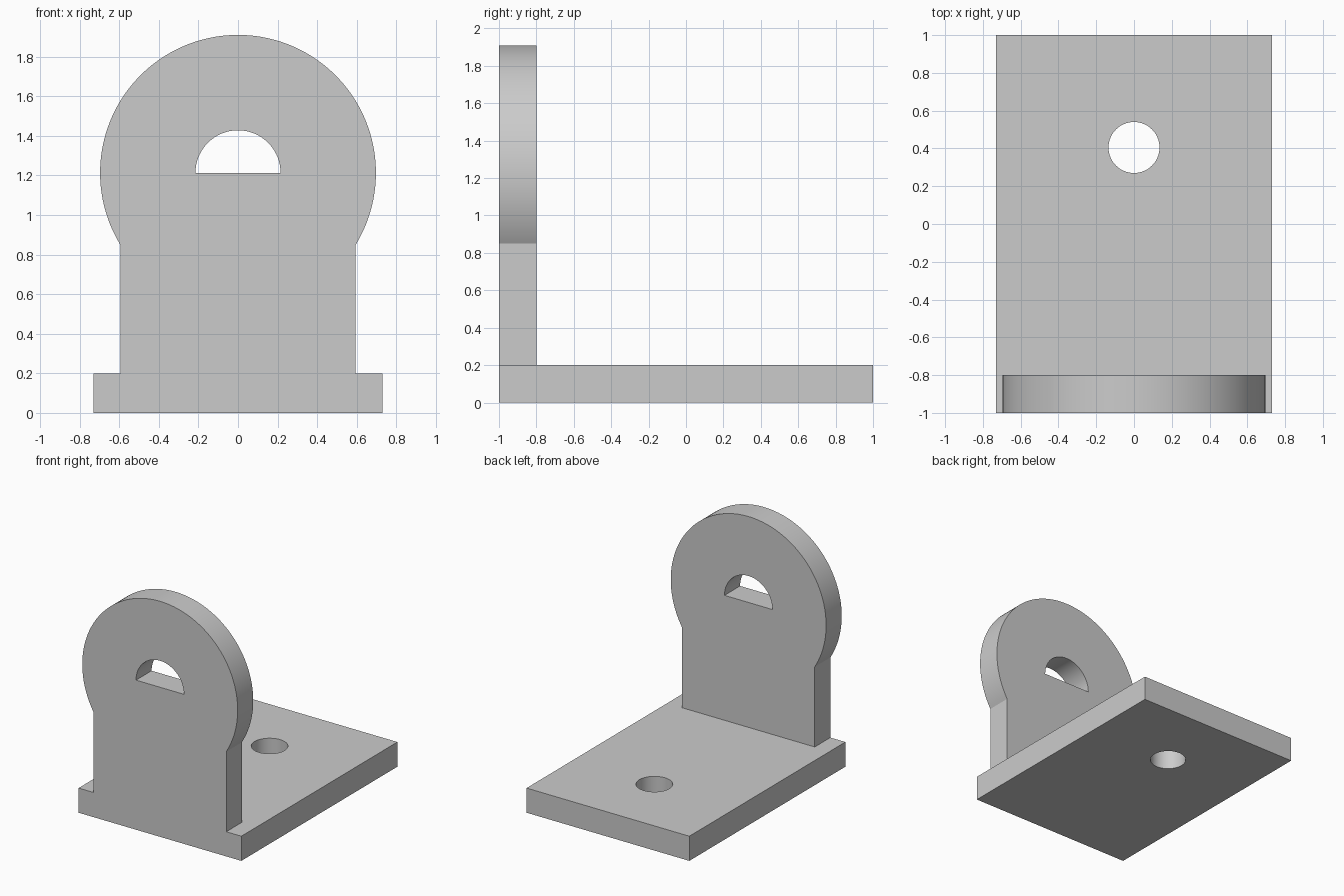
import bpy
import bmesh
from math import sin, cos, pi, asin
from mathutils import Matrix, Vector

old = bpy.data.objects.get("Cube")
if old:
    bpy.data.objects.remove(old, do_unlink=True)

HALF_WIDTH, THICK = 0.73, 0.2
NECK, HEAD_R, HEAD_Z = 0.595, 0.697, 1.213
SLOT_R, HOLE_R, HOLE_Y = 0.215, 0.135, 0.405

grey = bpy.data.materials.new("plain grey")
grey.use_nodes = True
colour = (0.6, 0.6, 0.6, 1)
grey.diffuse_color = colour
grey.node_tree.nodes["Principled BSDF"].inputs["Base Color"].default_value = colour


def arc(radius, centre_z, start, end, steps):
    """Points of an arc in the XZ plane."""
    angles = [start + (end - start) * i / steps for i in range(steps + 1)]
    return [(radius * cos(a), centre_z + radius * sin(a)) for a in angles]


def make_object(name, bm):
    bmesh.ops.recalc_face_normals(bm, faces=bm.faces)
    mesh = bpy.data.meshes.new(name)
    bm.to_mesh(mesh)
    bm.free()
    mesh.materials.append(grey)
    obj = bpy.data.objects.new(name, mesh)
    bpy.context.collection.objects.link(obj)
    return obj


def extrude_profile(name, points, y0, y1):
    """Solid made by pushing an XZ outline along Y."""
    bm = bmesh.new()
    face = bm.faces.new([bm.verts.new((x, y0, z)) for x, z in points])
    result = bmesh.ops.extrude_face_region(bm, geom=[face], use_keep_orig=True)
    verts = [v for v in result["geom"] if isinstance(v, bmesh.types.BMVert)]
    bmesh.ops.translate(bm, verts=verts, vec=Vector((0, y1 - y0, 0)))
    return make_object(name, bm)


def combine(target, other, operation):
    """Apply a boolean and discard the helper."""
    other.hide_render = True
    mod = target.modifiers.new(operation.title(), "BOOLEAN")
    mod.operation, mod.object, mod.solver = operation, other, "EXACT"
    bpy.ops.object.select_all(action="DESELECT")
    bpy.context.view_layer.objects.active = target
    target.select_set(True)
    bpy.ops.object.modifier_apply(modifier=mod.name)
    bpy.data.objects.remove(other, do_unlink=True)


# Base plate
bm = bmesh.new()
bmesh.ops.create_cube(bm, size=1, matrix=Matrix.Translation((0, 0, THICK / 2))
                      @ Matrix.Diagonal((2 * HALF_WIDTH, 2, THICK, 1)))
bracket = make_object("mounting_bracket", bm)

# Upright: straight neck with a round head
low = -pi / 2 + asin(NECK / HEAD_R)
outline = [(-NECK, THICK / 2), (NECK, THICK / 2)]
outline += arc(HEAD_R, HEAD_Z, low, pi - low, 96)
combine(bracket, extrude_profile("upright", outline, -1, -1 + THICK), "UNION")

# Half-round slot through the head
slot = extrude_profile("slot_cutter", arc(SLOT_R, HEAD_Z, 0, pi, 48), -1.2, -0.6)
combine(bracket, slot, "DIFFERENCE")

# Bolt hole through the base
bm = bmesh.new()
bmesh.ops.create_cone(bm, cap_ends=True, segments=64, radius1=HOLE_R, radius2=HOLE_R,
                      depth=1, matrix=Matrix.Translation((0, HOLE_Y, THICK / 2)))
combine(bracket, make_object("bolt_hole_cutter", bm), "DIFFERENCE")

bpy.ops.object.shade_smooth_by_angle(angle=pi / 6)
